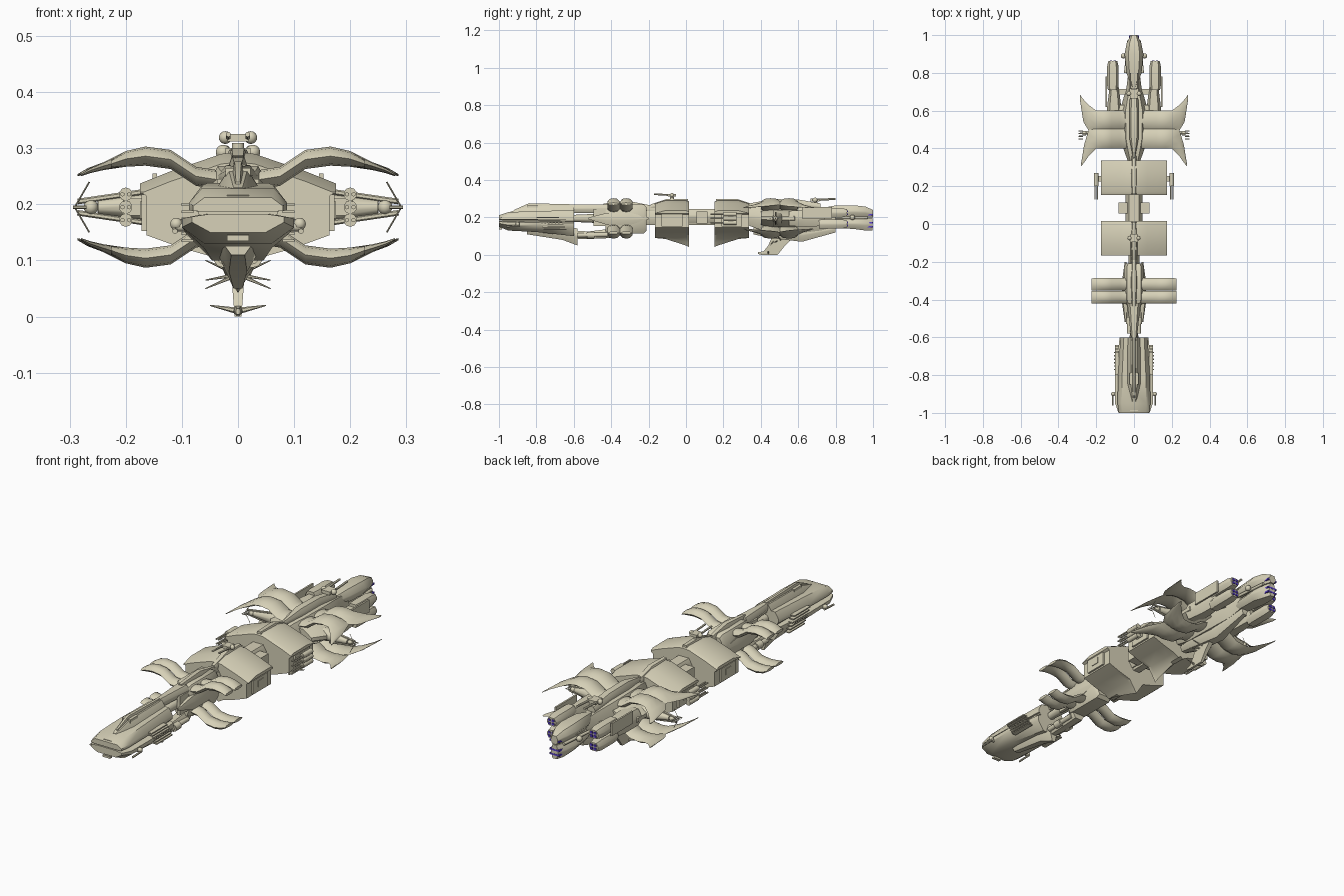
import bpy, bmesh, math
from mathutils import Vector, Matrix


def material(name, rgb):
    m = bpy.data.materials.new(name)
    m.diffuse_color = (*rgb, 1)
    return m


TAN = material("pale_tan_hull", (0.68, 0.64, 0.48))
GLOW = material("violet_engine_glow", (0.10, 0.05, 0.62))
MID = 0.195  # height about which the ship is nearly symmetric


def finish(name, bm, mat=TAN, angle=42):
    bmesh.ops.recalc_face_normals(bm, faces=bm.faces)
    me = bpy.data.meshes.new(name)
    bm.to_mesh(me)
    bm.free()
    me.materials.append(mat)
    ob = bpy.data.objects.new(name, me)
    bpy.context.collection.objects.link(ob)
    bpy.ops.object.select_all(action='DESELECT')
    bpy.context.view_layer.objects.active = ob
    ob.select_set(True)
    bpy.ops.object.shade_smooth_by_angle(angle=math.radians(angle))
    return ob


def loft(name, rings, mat=TAN, angle=42):
    """Skin closed rings of points and cap both ends."""
    bm = bmesh.new()
    vs = [[bm.verts.new(p) for p in r] for r in rings]
    n = len(vs[0])
    for a, b in zip(vs, vs[1:]):
        for i in range(n):
            j = (i + 1) % n
            bm.faces.new((a[i], a[j], b[j], b[i]))
    bm.faces.new(vs[0])
    bm.faces.new(vs[-1])
    return finish(name, bm, mat, angle)


def hull(name, stations, x=0, cx=0.4, ct=0.4, cb=0.4, mat=TAN, angle=42):
    """Chamfered body along y; stations are (y, half width, z low, z high)."""
    rings = []
    for y, w, a, b in stations:
        h, k = b - a, w * (1 - cx)
        half = [(k, a), (w, a + h * cb), (w, b - h * ct), (k, b)]
        rings.append([(x + p, y, z) for p, z in half] + [(x - p, y, z) for p, z in half[::-1]])
    return loft(name, rings, mat, angle)


def box(name, x, y, z, sx, sy, sz, mat=TAN):
    bm = bmesh.new()
    bmesh.ops.create_cube(bm, size=1, matrix=Matrix.Translation((x, y, z)) @ Matrix.Diagonal((sx, sy, sz, 1)))
    return finish(name, bm, mat)


def rod(name, a, b, r1, r2=None, seg=10, mat=TAN):
    a, b = Vector(a), Vector(b)
    d = b - a
    m = Matrix.Translation((a + b) / 2) @ d.to_track_quat('Z', 'Y').to_matrix().to_4x4()
    bm = bmesh.new()
    bmesh.ops.create_cone(bm, cap_ends=True, segments=seg, radius1=r1,
                          radius2=r1 if r2 is None else r2, depth=d.length, matrix=m)
    return finish(name, bm, mat)


def ball(name, x, y, z, r):
    bm = bmesh.new()
    bmesh.ops.create_uvsphere(bm, u_segments=12, v_segments=8, radius=r, matrix=Matrix.Translation((x, y, z)))
    return finish(name, bm, angle=60)


def wing(name, stations, s, up):
    """Lens-section wing along x; stations are (x, z, y front, y back, thickness)."""
    rings = []
    for x, z, y0, y1, t in stations:
        sec = [(0, 0), (.2, .8), (.5, 1), (.8, .8), (1, 0), (.8, -.8), (.5, -1), (.2, -.8)]
        rings.append([(s * x, y0 + (y1 - y0) * u, MID + up * (z + v * t / 2 - MID)) for u, v in sec])
    return loft(name, rings, angle=40)


def turret(name, x, y, z, s, d):
    rod(name + "_base", (x, y, z - .03 * s), (x, y, z - .01 * s), .012 * s)
    box(name + "_housing", x, y, z, .04 * s, .045 * s, .014 * s)
    for o in (-1, 1):
        ball(name + "_joint", x + o * .024 * s, y, z, .012 * s)
        rod(name + "_barrel", (x + o * .018 * s, y, z), (x + o * .018 * s, y + d * .1 * s, z + .006 * s), .005 * s, seg=6)


# ---- forward command hull
hull("bow_upper_hull", [(-1, .08, .187, .212), (-.95, .087, .187, .228), (-.82, .085, .187, .234),
                        (-.6, .072, .187, .238)], cx=.25, ct=.6, cb=.05)
hull("bow_seam", [(-.98, .07, .17, .2), (-.6, .066, .17, .2)])
hull("bow_lower_hull", [(-1, .082, .15, .183), (-.95, .1, .13, .183), (-.8, .1, .122, .183),
                        (-.6, .076, .1, .183)], cx=.4, ct=.15, cb=.55)
hull("bow_keel", [(-.85, .03, .11, .16), (-.66, .04, .08, .16), (-.58, .02, .05, .14)], cx=.6, cb=.5)
hull("bow_spine", [(-.94, .02, .215, .23), (-.84, .042, .215, .262), (-.6, .04, .22, .264)], cx=.6, ct=.85, cb=.05)
hull("bow_spine_crest", [(-.92, .006, .22, .24), (-.84, .01, .24, .276), (-.6, .01, .24, .27)])
box("bow_bridge", 0, -.82, .256, .045, .06, .018)
box("bow_window_upper", 0, -.985, .213, .04, .012, .008)
box("bow_window_lower", 0, -.992, .14, .04, .016, .01)
for s in (-1, 1):
    for i in range(6):
        box("side_slat", s * .09, -.7 - .008 * i, .135 + .013 * i, .022, .12, .005)
        rod("slat_peg", (s * .08, -.77 + .018 * i, .17), (s * .105, -.77 + .018 * i, .17), .004, seg=6)
    ball("bow_gun_ball", s * .11, -.9, .165, .011)
    rod("bow_gun", (s * .112, -.89, .155), (s * .112, -.96, .152), .005, seg=6)
    rod("bow_gun_mount", (s * .08, -.9, .16), (s * .11, -.9, .16), .008)

# ---- neck between bow and forward wings
hull("neck_top_beam", [(-.62, .014, .225, .268), (-.42, .035, .225, .27)])
rod("neck_core", (0, -.62, MID), (0, -.4, MID), .018, .028)
hull("neck_lower_block", [(-.6, .02, .085, .13), (-.52, .025, .085, .125), (-.4, .03, .09, .14)])
for s in (-1, 1):
    rod("neck_tube", (s * .025, -.58, .105), (s * .025, -.42, .108), .012)
    rod("neck_collar", (s * .026, -.53, .105), (s * .026, -.49, .105), .018)
    box("neck_bracket", s * .03, -.46, .2, .014, .07, .09)

# ---- forward wing group
hull("forward_wing_body", [(-.43, .04, .125, .255), (-.4, .052, .115, .268), (-.225, .052, .115, .268),
                           (-.21, .045, .13, .255)], cx=.3, ct=.2, cb=.2)
hull("forward_spine", [(-.44, .012, .24, .275), (-.3, .018, .23, .287), (-.165, .012, .21, .26)])
for s in (-1, 1):
    hull("forward_side_lens", [(-.52, .004, .19, .2), (-.42, .018, .16, .225), (-.3, .018, .16, .225),
                               (-.2, .004, .19, .2)], x=s * .045)
    for up in (-1, 1):
        for y0 in (-.42, -.352):
            wing("forward_wing", [(.03, .243, y0, y0 + .066, .034), (.075, .25, y0, y0 + .066, .034),
                                  (.12, .28, y0, y0 + .066, .034), (.165, .286, y0, y0 + .066, .034),
                                  (.2, .281, y0, y0 + .066, .028), (.226, .272, y0, y0 + .064, .014)], s, up)

# ---- central spine and two mirrored cargo modules
hull("central_spine", [(-.28, .03, .16, .235), (.5, .03, .16, .235)])
box("mid_joint", 0, .085, .2, .165, .06, .065)
hull("mid_collar", [(.01, .045, .17, .245), (.16, .045, .17, .245)])


def module_ring(y, lift, keel):
    half = [(0, .293 + lift), (.03, .29 + lift), (.07, .276 + lift), (.12, .259 + lift), (.175, .237 + lift),
            (.174, .222), (.163, .215), (.163, .145), (.1, .122), (.04, .105), (.012, min(.09, keel + .02)), (0, keel)]
    return [(x, y, z) for x, z in half] + [(-x, y, z) for x, z in half[-2:0:-1]]


for n, f in (("front", 1), ("rear", -1)):
    Y = lambda v: .085 + f * (v - .085)
    loft(n + "_cargo_module", [module_ring(Y(-.167), -.018, .1), module_ring(Y(-.11), 0, .085),
                               module_ring(Y(.0), 0, .05), module_ring(Y(.017), -.008, .042)], angle=28)
    hull(n + "_module_rib", sorted([(Y(-.19), .012, .24, .27), (Y(-.1), .018, .26, .3),
                                    (Y(.01), .014, .26, .298)]))
    for s in (-1, 1):
        box(n + "_module_hatch", s * .165, Y(-.075), .185, .014, .11, .065)
        box(n + "_module_port", s * .172, Y(-.075), .19, .006, .04, .03)
turret("cargo_turret", 0, -.075, .319, .95, -1)

# ---- side gun clusters beside the rear module
for s in (-1, 1):
    box("cluster_arm", s * .18, .24, MID, .05, .03, .03)
    for z in (.172, .195, .218):
        rod("cluster_gun", (s * .2, .27, z), (s * .2, .2, z), .012)
        for o in (-.006, .006):
            rod("cluster_barrel", (s * .2 + o, .22, z), (s * .2 + o, .13, z), .004, seg=6)

# ---- rear main body
hull("rear_body", [(.3, .02, .17, .24), (.38, .05, .14, .26), (.45, .07, .12, .266), (.6, .075, .115, .266),
                   (.72, .04, .13, .25), (.8, .03, .15, .24)])
hull("rear_top_ridge", [(.34, .004, .255, .275), (.46, .025, .25, .298), (.6, .025, .25, .296),
                        (.72, .02, .24, .275)])
hull("rear_shoulders", [(.4, .11, .16, .235), (.46, .15, .15, .24), (.58, .15, .15, .24), (.63, .1, .16, .235)])
hull("rear_lower_hull", [(.36, .02, .11, .15), (.45, .04, .09, .15), (.62, .035, .07, .15), (.8, .015, .12, .16)])

# ---- swallow-tailed rear wings and wing-tip pods
for s in (-1, 1):
    for up in (-1, 1):
        root = [(.03, .243, .034), (.075, .25, .034), (.12, .28, .034), (.165, .286, .034), (.2, .281, .028)]
        wing("rear_wing_front_blade", [(x, z, .4, .505, t) for x, z, t in root] +
             [(.24, .268, .36, .5, .014), (.264, .26, .325, .42, .009), (.28, .252, .305, .32, .004)], s, up)
        wing("rear_wing_back_blade", [(x, z, .5, .6, t) for x, z, t in root] +
             [(.24, .268, .495, .63, .014), (.268, .26, .54, .66, .009), (.286, .252, .655, .685, .004)], s, up)
        rod("tip_strut", (s * .15, .48, MID + up * .03), (s * .286, .48, MID + up * .01), .005, seg=6)
        rod("tip_whisker", (s * .265, .47, MID + up * .045), (s * .291, .47, MID), .0015, seg=4)
    rod("tip_pylon", (s * .12, .49, MID), (s * .25, .48, MID), .032, .012)
    ball("tip_pod", s * .262, .48, MID, .013)
    for i in range(4):
        rod("tip_needle", (s * .27, .45 + .014 * i, MID), (s * .294, .45 + .014 * i, MID), .003, seg=6)

# ---- engine nacelles
for s in (-1, 1):
    hull("nacelle_root", [(.55, .045, .155, .235), (.64, .035, .15, .24), (.74, .022, .155, .235)], x=s * .105)
    for a, b in ((.14, .19), (.2, .25)):
        hull("engine_nacelle", [(.71, .026, a, b), (.74, .031, a, b), (.83, .031, a, b), (.862, .024, a + .006, b - .006)],
             x=s * .112)
        for o in (-.01, .01):
            for z in (a + .017, b - .017):
                box("nacelle_exhaust", s * .112 + o, .863, z, .012, .006, .01, GLOW)
    box("nacelle_fin", s * .148, .7, .225, .008, .16, .06)
    box("nacelle_brace", s * .07, .7, .195, .08, .03, .03)

# ---- stern drive block
hull("stern_upper", [(.72, .012, .2, .25), (.8, .04, .2, .264), (.9, .05, .2, .265), (.96, .038, .2, .258),
                     (1, .018, .2, .24)])
hull("stern_lower", [(.72, .012, .16, .19), (.8, .038, .145, .196), (.9, .048, .138, .196), (.96, .036, .13, .196),
                     (.998, .018, .13, .196)])
for z in (.15, .172, .215):
    box("stern_exhaust", 0, .982, z, .052, .034, .008, GLOW)
for s in (-1, 1):
    ball("stern_nub", s * .056, .89, .2, .014)
    rod("stern_bar", (s * .046, .8, .198), (s * .03, .97, .198), .007)

# ---- dorsal turret and ventral mast
turret("dorsal_turret", 0, .69, .293, 1.1, 1)
loft("ventral_mast", [[(x, y, z) for x, y in ((-w, a), (w, a), (w, b), (-w, b))]
                      for w, a, b, z in ((.014, .47, .6, .12), (.01, .44, .53, .05), (.006, .4, .49, .0))])
hull("mast_foot", [(.385, .004, .004, .014), (.42, .008, 0, .02), (.49, .005, .004, .018)])
for s in (-1, 1):
    rod("mast_blade", (0, .44, .01), (s * .05, .44, .02), .006, .001, seg=6)
    for k, z in enumerate((.05, .065, .1)):
        rod("mast_antenna", (0, .47 + .02 * k, .075), (s * .058, .45 + .02 * k, z), .004, .001, seg=6)
